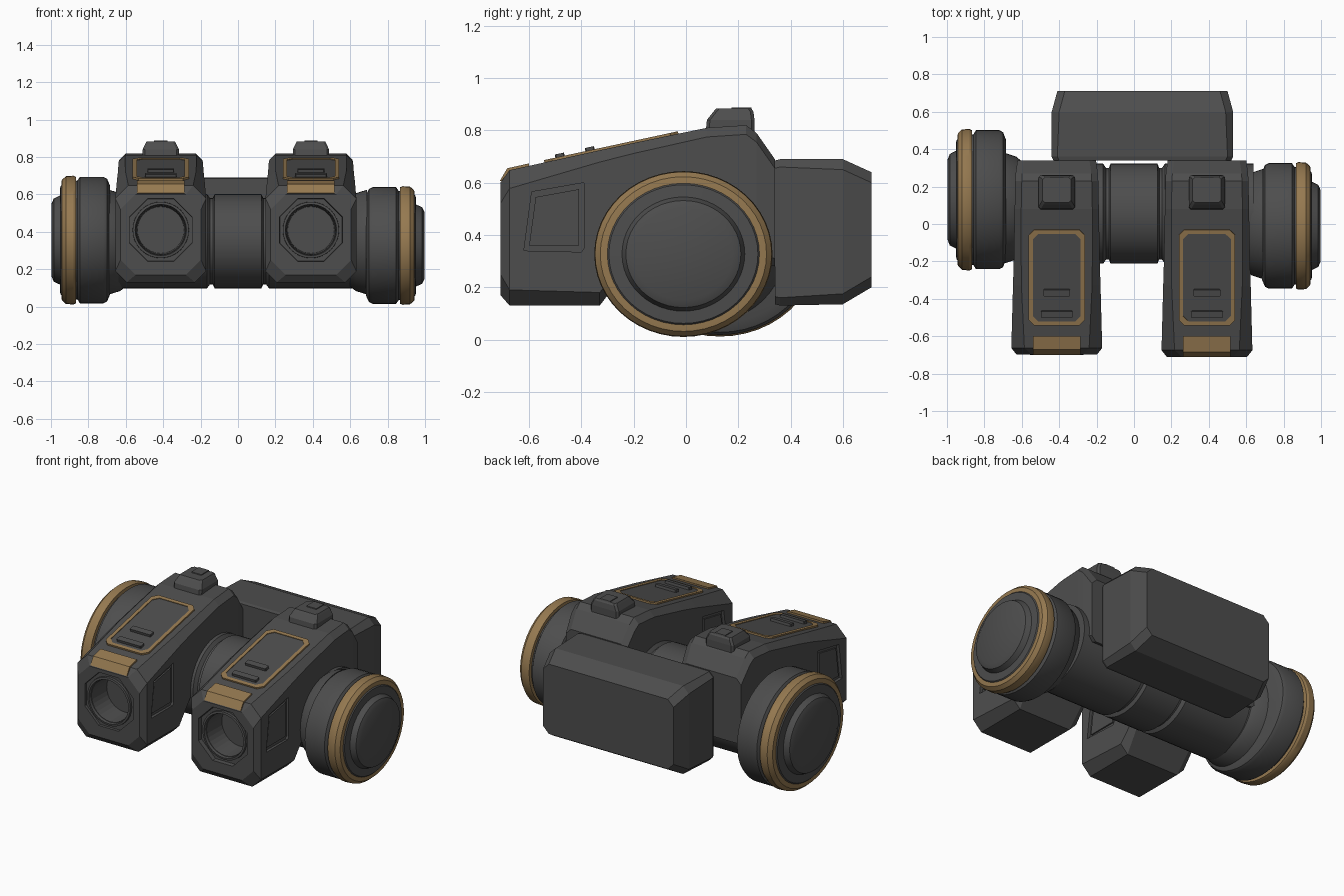
import bpy, bmesh
from math import sin, cos, pi, atan, radians
from mathutils import Matrix

cube = bpy.data.objects.get("Cube")
if cube:
    bpy.data.objects.remove(cube, do_unlink=True)


def material(name, rgb):
    m = bpy.data.materials.new(name)
    m.use_nodes = True
    m.diffuse_color = (*rgb, 1)
    node = next(n for n in m.node_tree.nodes if n.type == 'BSDF_PRINCIPLED')
    node.inputs["Base Color"].default_value = (*rgb, 1)
    node.inputs["Roughness"].default_value = 0.6
    return m


GREY = material("dark grey metal", (0.075, 0.075, 0.075))
GOLD = material("dull gold", (0.30, 0.19, 0.08))


def loft(name, rings, mat=GREY, closed=False, smooth=False):
    """Skin a list of equal-sized point rings; cap the ends unless closed."""
    bm = bmesh.new()
    vs = [[bm.verts.new(p) for p in ring] for ring in rings]
    n = len(rings[0])
    pairs = list(zip(vs, vs[1:])) + ([(vs[-1], vs[0])] if closed else [])
    for a, b in pairs:
        for i in range(n):
            j = (i + 1) % n
            bm.faces.new((a[i], a[j], b[j], b[i]))
    if not closed:
        bm.faces.new(vs[0])
        bm.faces.new(vs[-1])
    bmesh.ops.recalc_face_normals(bm, faces=bm.faces)
    me = bpy.data.meshes.new(name)
    bm.to_mesh(me)
    bm.free()
    me.materials.append(mat)
    ob = bpy.data.objects.new(name, me)
    bpy.context.collection.objects.link(ob)
    if smooth:
        bpy.ops.object.select_all(action='DESELECT')
        ob.select_set(True)
        bpy.context.view_layer.objects.active = ob
        bpy.ops.object.shade_smooth_by_angle(angle=radians(30))
    return ob


def octagon(x, hw, lo, hi, c, ctop=None):
    """Chamfered rectangle in two dimensions."""
    t = c if ctop is None else ctop
    return [(x - hw + c, lo), (x + hw - c, lo), (x + hw, lo + c), (x + hw, hi - t),
            (x + hw - t, hi), (x - hw + t, hi), (x - hw, hi - t), (x - hw, lo + c)]


def turned(name, profile, cy, cz, ry=1.0, rz=1.0, seg=48):
    """Turn an (x, radius) profile around the x axis."""
    rings = [[(x, cy + r * ry * cos(2 * pi * i / seg), cz + r * rz * sin(2 * pi * i / seg))
              for i in range(seg)] for x, r in profile]
    return loft(name, rings, smooth=True)


def barrel_rings(x, z, profile, seg, turn=0.0):
    """Rings around the y axis from a (y, radius) profile."""
    return [[(x + r * cos(2 * pi * i / seg + turn), y, z + r * sin(2 * pi * i / seg + turn))
             for i in range(seg)] for y, r in profile]


def cut(target, cutter):
    cutter.hide_render = True
    mod = target.modifiers.new("cut", 'BOOLEAN')
    mod.object = cutter
    mod.solver = 'EXACT'
    bpy.ops.object.select_all(action='DESELECT')
    target.select_set(True)
    bpy.context.view_layer.objects.active = target
    bpy.ops.object.modifier_apply(modifier=mod.name)
    bpy.data.objects.remove(cutter, do_unlink=True)


def prism_x(name, x0, x1, outline, mat=GREY):
    """Extrude a (y, z) outline along x."""
    return loft(name, [[(x, y, z) for y, z in outline] for x in (x0, x1)], mat)


# Cross tube with a raised middle sleeve
half = [(0.125, 0.262), (0.135, 0.24), (0.15, 0.24), (0.165, 0.262), (0.64, 0.262)]
turned("cross_tube", [(-x, r) for x, r in reversed(half)] + half, 0.055, 0.35, 1.02, 0.96)

# End drums, necks and gold rims
DRUM = [(0.685, 0.29), (0.70, 0.325), (0.72, 0.335), (0.845, 0.335), (0.858, 0.315),
        (0.935, 0.30), (0.95, 0.285), (0.953, 0.235), (0.985, 0.22), (0.998, 0.19)]
RIM = [(0.865, 0.30), (0.867, 0.335), (0.88, 0.341), (0.92, 0.338), (0.942, 0.318), (0.944, 0.298)]
for side, s, cy, cz, ry, rz, ny in (("left", 1, -0.01, 0.327, 1.0, 0.93, 0.0),
                                    ("right", -1, 0.13, 0.356, 1.11, 1.01, 0.085)):
    turned(side + "_drum", [(s * x, r) for x, r in DRUM], cy, cz, ry, rz)
    rim = turned(side + "_drum_rim", [(s * x, r) for x, r in RIM], cy, cz, ry, rz)
    rim.data.materials[0] = GOLD
    turned(side + "_neck", [(s * x, r) for x, r in ((0.60, 0.25), (0.63, 0.275), (0.69, 0.295))],
           ny, 0.345, 1.0, 0.95)

# Rear box with chamfered outer end
REAR = [(0.34, 0.475, 0.135, 0.685, 0.03), (0.36, 0.485, 0.13, 0.69, 0.03),
        (0.60, 0.485, 0.135, 0.69, 0.04), (0.71, 0.455, 0.20, 0.64, 0.04)]
loft("rear_box", [[(x, y, z) for x, z in octagon(0.045, hw, lo, hi, c)] for y, hw, lo, hi, c in REAR])

# Housing sections: y, half width, bottom, top, lower chamfer, upper chamfer
HOUSING = [(-0.71, 0.215, 0.17, 0.60, 0.08, 0.08), (-0.675, 0.243, 0.13, 0.648, 0.06, 0.07),
           (-0.33, 0.234, 0.13, 0.724, 0.05, 0.045), (-0.20, 0.23, 0.30, 0.752, 0.03, 0.04),
           (0.08, 0.225, 0.30, 0.81, 0.03, 0.035), (0.23, 0.222, 0.30, 0.82, 0.03, 0.035),
           (0.27, 0.22, 0.30, 0.79, 0.03, 0.035), (0.34, 0.21, 0.28, 0.69, 0.03, 0.035)]
SLOPE = 0.215
tilt = atan(SLOPE)


def on_slope(ob, x, y, lift):
    """Lay a flat part on the sloping housing roof."""
    z = 0.648 + (y + 0.675) * SLOPE + lift
    ob.matrix_world = Matrix.Translation((x, y, z)) @ Matrix.Rotation(tilt, 4, 'X')


def slab(name, hw, hl, c, lo, hi, mat=GREY):
    return loft(name, [[(x, y, z) for x, y in octagon(0, hw, -hl, hl, c)] for z in (lo, hi)], mat)


for side, x in (("left", 0.39), ("right", -0.413)):
    dy = 0.0 if side == "left" else 0.012
    body = loft(side + "_housing",
                [[(px, y + (dy if y < -0.5 else 0), z) for px, z in octagon(x, hw, lo, hi, c, t)]
                 for y, hw, lo, hi, c, t in HOUSING])

    # Octagonal muzzle recess and round bore
    cut(body, loft("recess_cutter", barrel_rings(x, 0.41, [(-0.8, 0.19), (-0.683, 0.18)], 8, pi / 8)))
    cut(body, loft("bore_cutter", barrel_rings(x, 0.41, [(-0.8, 0.136), (-0.54, 0.125)], 32)))
    loft(side + "_muzzle_rim",
         barrel_rings(x, 0.41, [(-0.66, 0.152), (-0.698, 0.15), (-0.70, 0.137), (-0.66, 0.13)], 32),
         closed=True, smooth=True)

    # Recessed side windows with a raised inner plate
    for s in (1, -1):
        cut(body, prism_x("window_cutter", x + s * 0.222, x + s * 0.3,
                          [(-0.62, 0.34), (-0.40, 0.335), (-0.39, 0.35), (-0.39, 0.60), (-0.59, 0.565)]))
        prism_x(side + "_side_plate", x + s * 0.21, x + s * 0.231,
                [(-0.60, 0.36), (-0.41, 0.36), (-0.41, 0.575), (-0.575, 0.545)])

    # Gold roof frame, inner panel and ribs
    fy = -0.285
    outer, inner = (octagon(0, hw, -hl, hl, 0.03) for hw, hl in ((0.15, 0.262), (0.128, 0.24)))
    frame = loft(side + "_roof_frame", [[(px, py, z) for px, py in ring] for ring, z in
                 ((outer, -0.02), (outer, 0.01), (inner, 0.01), (inner, -0.02))], GOLD, closed=True)
    on_slope(frame, x, fy, 0)
    on_slope(slab(side + "_roof_panel", 0.13, 0.242, 0.03, -0.02, 0.006), x, fy, 0)
    for ry, hw in ((-0.365, 0.072), (-0.48, 0.085)):
        on_slope(slab(side + "_roof_rib", hw, 0.018, 0.004, -0.01, 0.022), x, ry, 0)

    # Gold brow folded over the front edge
    prism_x(side + "_brow", x - 0.127, x + 0.127,
            [(-0.712 + dy, 0.607), (-0.684 + dy, 0.655), (-0.60, 0.674), (-0.60, 0.64), (-0.66, 0.60)], GOLD)

    # Sight block on the roof
    loft(side + "_sight", [octagon_ring for octagon_ring in (
        [(px, py, z) for px, py in octagon(x, hw, y0, y1, 0.012)] for z, hw, y0, y1 in
        ((0.79, 0.097, 0.075, 0.262), (0.84, 0.097, 0.08, 0.262),
         (0.872, 0.082, 0.105, 0.258), (0.883, 0.076, 0.115, 0.25)))])
    prism_x(side + "_sight_tab", x - 0.035, x + 0.035,
            [(0.17, 0.87), (0.175, 0.888), (0.25, 0.888), (0.255, 0.87)])
